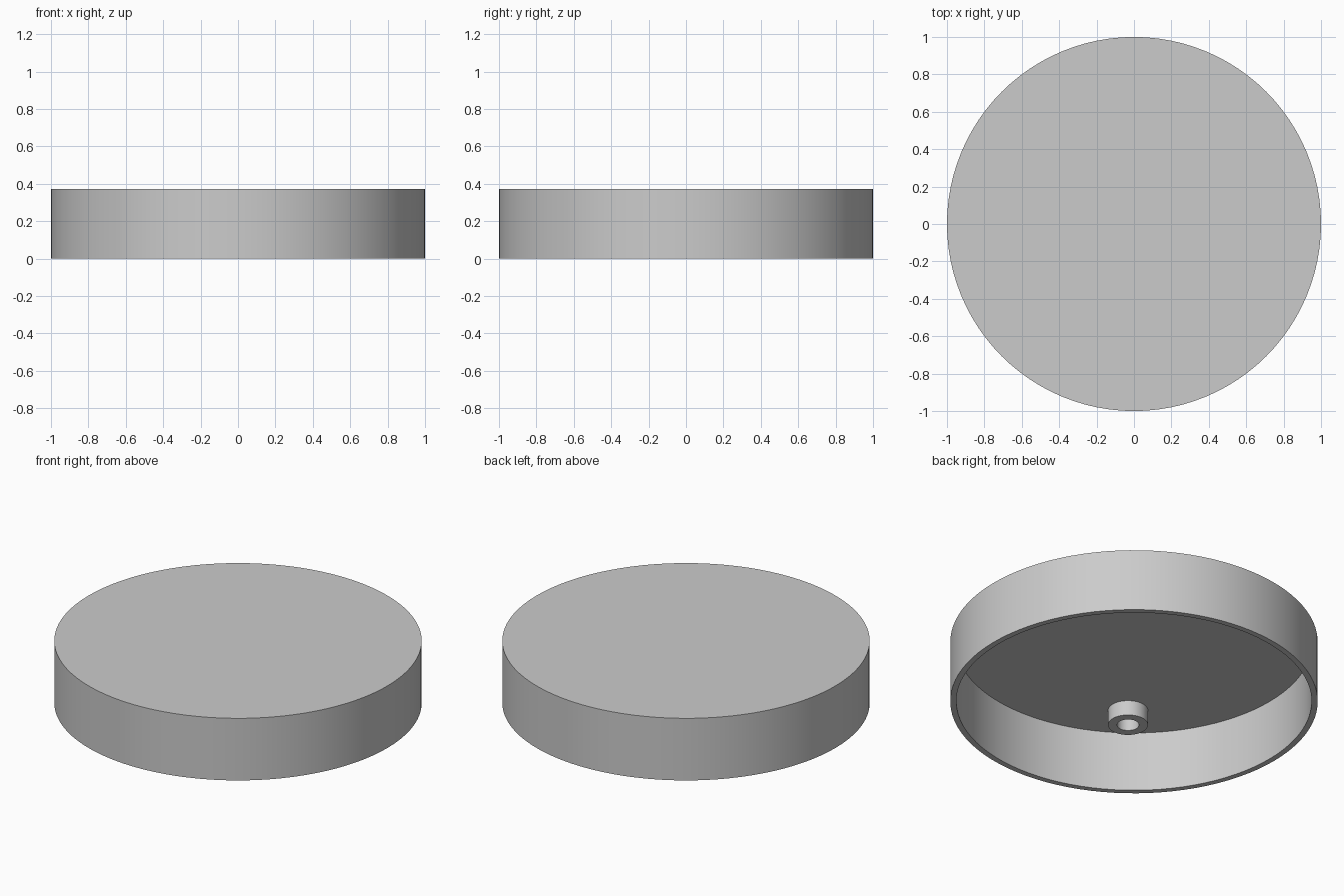
import bpy
import bmesh
import math
from mathutils import Vector

cube = bpy.data.objects.get("Cube")
if cube:
    bpy.data.objects.remove(cube, do_unlink=True)

grey = bpy.data.materials.new("plain grey")
grey.use_nodes = True
GREY = (0.6, 0.6, 0.6, 1)
grey.diffuse_color = GREY
grey.node_tree.nodes["Principled BSDF"].inputs["Base Color"].default_value = GREY


def lathe(name, profile, steps, location=(0, 0, 0)):
    """Turn a radius/height profile around the vertical axis."""
    bm = bmesh.new()
    verts = [bm.verts.new((r, 0, z)) for r, z in profile]
    edges = [bm.edges.new(pair) for pair in zip(verts, verts[1:])]
    bmesh.ops.spin(bm, geom=verts + edges, axis=(0, 0, 1), cent=(0, 0, 0),
                   angle=math.tau, steps=steps)
    bmesh.ops.remove_doubles(bm, verts=bm.verts, dist=0.0005)
    bmesh.ops.recalc_face_normals(bm, faces=bm.faces)
    mesh = bpy.data.meshes.new(name)
    bm.to_mesh(mesh)
    bm.free()
    mesh.materials.append(grey)
    obj = bpy.data.objects.new(name, mesh)
    obj.location = location
    bpy.context.collection.objects.link(obj)
    bpy.ops.object.select_all(action="DESELECT")
    obj.select_set(True)
    bpy.context.view_layer.objects.active = obj
    bpy.ops.object.shade_smooth_by_angle(angle=math.radians(30))
    return obj


HEIGHT = 0.373
CEILING = 0.36
RIM = 0.967

# Round cap, open underneath
lathe("cap_shell", [(0, HEIGHT), (1, HEIGHT), (1, 0), (RIM, 0),
                    (RIM, CEILING), (0, CEILING)], 96)

# Hollow screw posts hanging from the inside of the cap
POST_END = 0.27
post = [(0.06, CEILING), (0.06, POST_END), (0.109, POST_END), (0.109, CEILING)]
for name, spot in (("left_screw_post", Vector((0.455, 0.51, 0))),
                   ("right_screw_post", Vector((-0.44, -0.575, 0)))):
    lathe(name, post, 32, spot)
